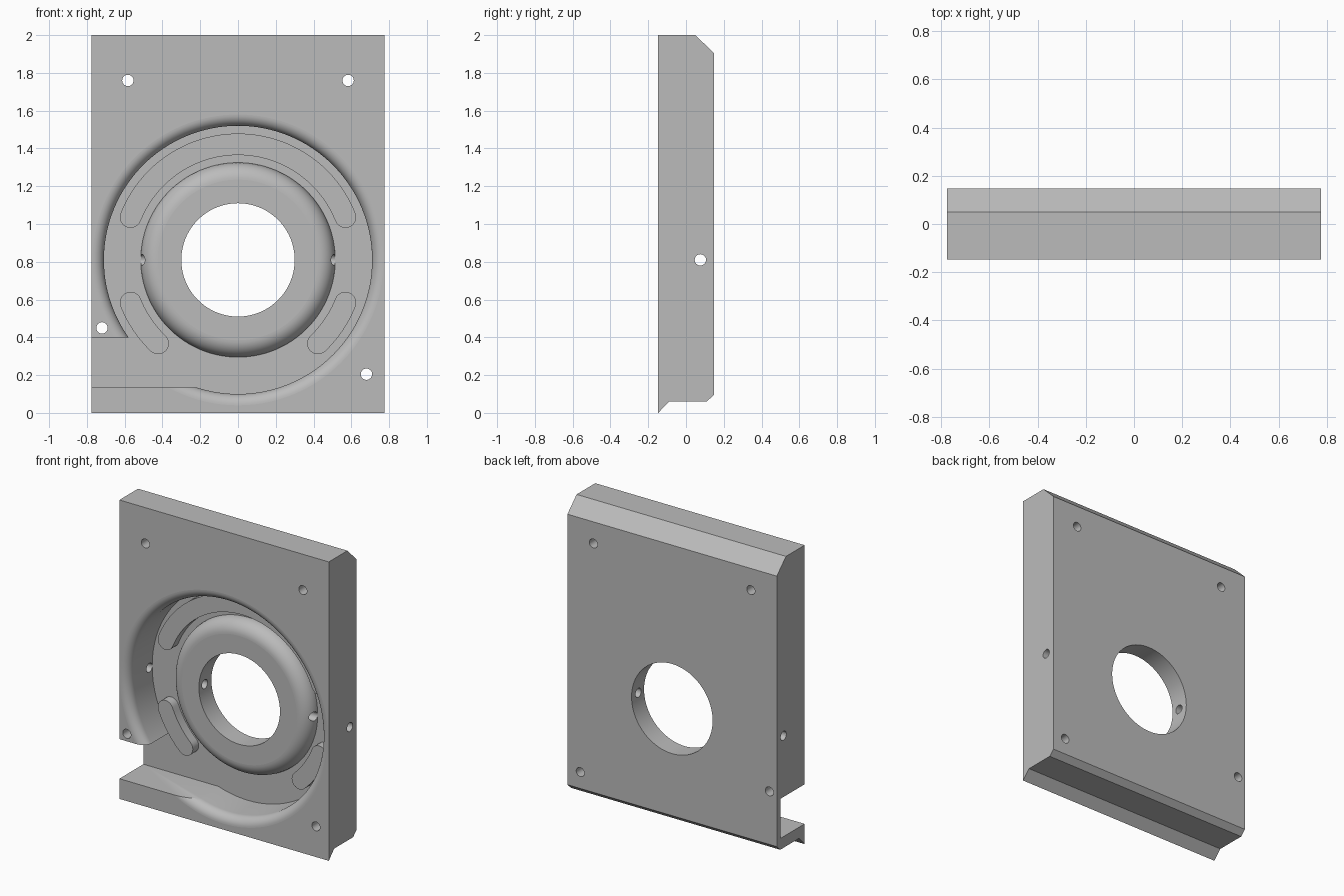
import bpy, bmesh, math
from math import sin, cos, pi, radians
from mathutils import Matrix

if "Cube" in bpy.data.objects:
    bpy.data.objects.remove(bpy.data.objects["Cube"])

W, FRONT, BACK = 0.775, -0.147, 0.147
CZ, FLOOR, BOSS_Y = 0.81, 0.107, 0.015
HOLE_R, BOSS_R, RING_R, PIN_R = 0.3, 0.515, 0.71, 0.03

grey = bpy.data.materials.new("plain grey")
grey.use_nodes = True
colour = (0.5, 0.5, 0.5, 1)
grey.diffuse_color = colour
grey.node_tree.nodes["Principled BSDF"].inputs["Base Color"].default_value = colour


def make(name, bm):
    bmesh.ops.recalc_face_normals(bm, faces=bm.faces)
    mesh = bpy.data.meshes.new(name)
    bm.to_mesh(mesh)
    bm.free()
    mesh.materials.append(grey)
    ob = bpy.data.objects.new(name, mesh)
    bpy.context.collection.objects.link(ob)
    return ob


def prism(name, points, vector):
    """Extrude a closed outline of 3D points along a vector."""
    bm = bmesh.new()
    face = bm.faces.new([bm.verts.new(p) for p in points])
    new = bmesh.ops.extrude_face_region(bm, geom=[face])["geom"]
    bmesh.ops.translate(bm, vec=vector, verts=[v for v in new if isinstance(v, bmesh.types.BMVert)])
    return make(name, bm)


def revolve(name, profile, steps=128):
    """Turn an (r, y) profile, closed on the axis, about the bore axis."""
    bm = bmesh.new()
    verts = [bm.verts.new((r, y, CZ)) for r, y in profile]
    edges = [bm.edges.new(pair) for pair in zip(verts, verts[1:])]
    bmesh.ops.spin(bm, geom=verts + edges, cent=(0, 0, CZ), axis=(0, 1, 0),
                   angle=2 * pi, steps=steps, use_merge=True)
    bmesh.ops.remove_doubles(bm, verts=bm.verts, dist=1e-5)
    return make(name, bm)


def rod(name, centre, axis, length):
    bm = bmesh.new()
    turn = Matrix.Rotation(pi / 2, 4, axis)
    bmesh.ops.create_cone(bm, cap_ends=True, segments=32, radius1=PIN_R, radius2=PIN_R,
                          depth=length, matrix=Matrix.Translation(centre) @ turn)
    return make(name, bm)


def arc(cx, cy, r, a0, a1, n):
    return [(cx + r * cos(radians(a0 + (a1 - a0) * i / n)),
             cy + r * sin(radians(a0 + (a1 - a0) * i / n))) for i in range(n + 1)]


def shade(ob):
    bpy.ops.object.select_all(action='DESELECT')
    ob.select_set(True)
    bpy.context.view_layer.objects.active = ob
    bpy.ops.object.shade_smooth_by_angle(angle=radians(30))
    for p in ob.data.polygons:
        if max(abs(c) for c in p.normal) > 0.9999 and abs(p.normal.y) > 0.9:
            p.use_smooth = False


# Housing block: side outline with chamfered back edges and a front lip below
side = [(FRONT, 0), (FRONT, 2), (0.05, 2), (BACK, 1.905), (BACK, 0.095),
        (0.11, 0.06), (-0.09, 0.06)]
housing = prism("housing_block", [(-W, y, z) for y, z in side], (2 * W, 0, 0))

# Ring channel with rounded rim, rounded central boss and through bore
LIP, ROUND = 0.06, 0.09
profile = [(0, -0.3), (RING_R + LIP, -0.3)]
profile += arc(RING_R + LIP, FRONT + LIP, LIP, -90, -180, 10)
profile += [(RING_R, FLOOR), (BOSS_R, FLOOR)]
profile += arc(BOSS_R - ROUND, BOSS_Y + ROUND, ROUND, 0, -90, 12)
profile += [(HOLE_R, BOSS_Y), (HOLE_R, 0.3), (0, 0.3)]
cutters = [revolve("channel_cutter", profile)]

# Side outlet running from the channel through the right edge
outlet = [(-0.9, 0.135), (-0.2, 0.135), (-0.2, 0.2), (-0.56, 0.4), (-0.9, 0.4)]
cutters.append(prism("outlet_cutter", [(x, -0.3, z) for x, z in outlet], (0, FLOOR + 0.3, 0)))

# Cross pin hole and four mounting holes
cutters.append(rod("pin_cutter", (0, 0.076, CZ), 'Y', 2))
for x, z in [(-0.583, 1.76), (0.583, 1.76), (-0.72, 0.45), (0.68, 0.205)]:
    cutters.append(rod("mount_cutter", (x, 0, z), 'X', 1))

bpy.context.view_layer.objects.active = housing
for c in cutters:
    c.hide_render = True
    mod = housing.modifiers.new("cut", 'BOOLEAN')
    mod.operation, mod.solver, mod.object = 'DIFFERENCE', 'EXACT', c
    bpy.ops.object.modifier_apply(modifier=mod.name)
for c in cutters:
    bpy.data.objects.remove(c)
shade(housing)


# Raised curved pads with round ends on the channel floor
def pad(name, a0, a1, n, mid=0.612, half=0.057):
    def end(a, start):
        cx, cz = mid * cos(radians(a)), CZ + mid * sin(radians(a))
        return arc(cx, cz, half, start, start + 180, 12)
    outline = arc(0, CZ, mid + half, a0, a1, n)[:-1] + end(a1, a1)
    outline += arc(0, CZ, mid - half, a1, a0, n)[1:-1] + end(a0, a0 + 180)[:-1]
    shade(prism(name, [(x, 0.045, z) for x, z in outline], (0, FLOOR + 0.005 - 0.045, 0)))


pad("upper_pad", 21.7, 158.3, 48)
pad("lower_left_pad", -46.3, -21.7, 10)
pad("lower_right_pad", 201.7, 226.3, 10)
